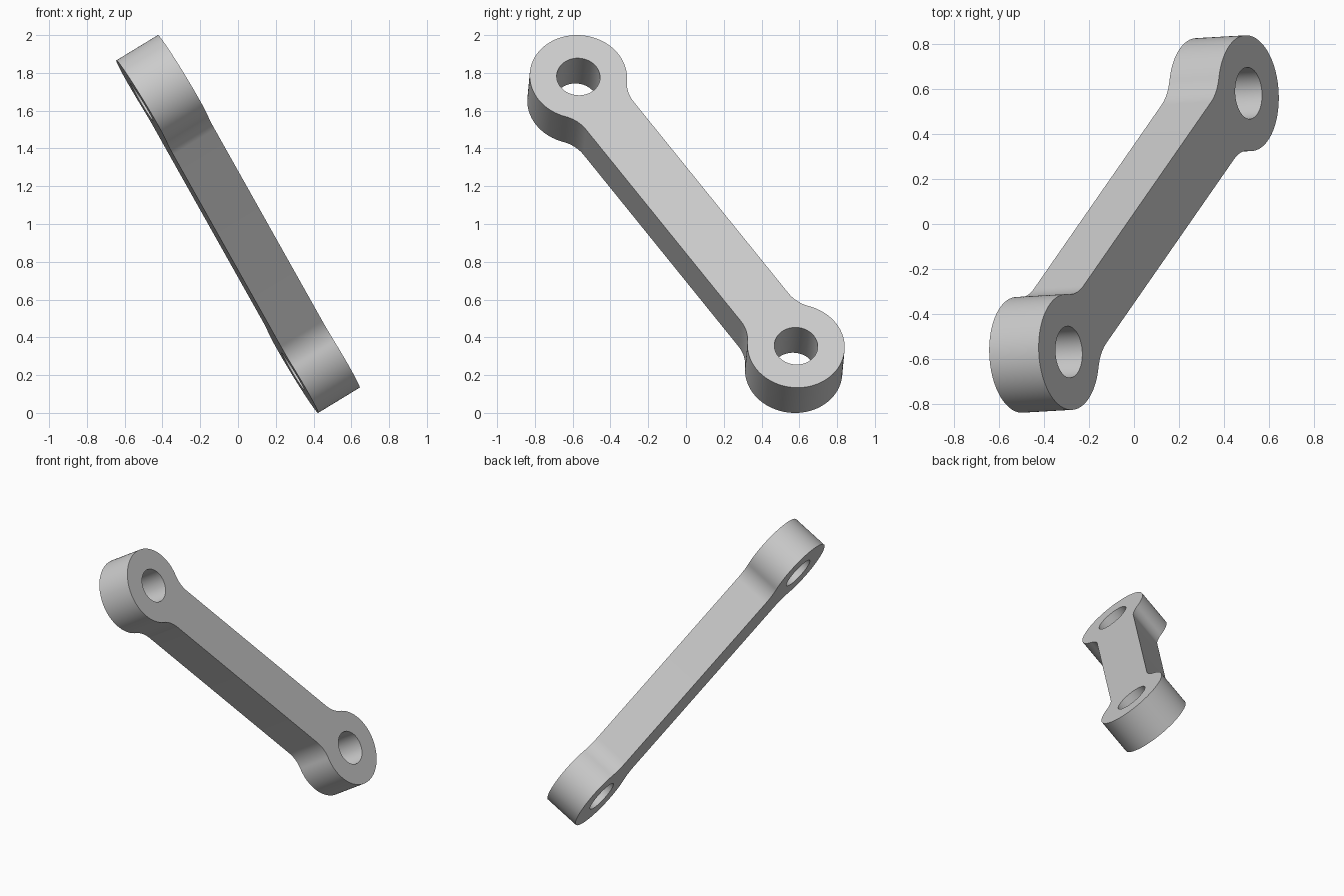
import bpy
import bmesh
from math import pi, sin, cos, asin, sqrt
from mathutils import Vector, Matrix

cube = bpy.data.objects.get("Cube")
if cube:
    bpy.data.objects.remove(cube)

# Link dimensions
HALF = 1.0       # half the distance between the bores
RING = 0.258     # outer radius of the eyes
BORE = 0.115     # radius of the bores
BAR = 0.155      # half width of the bar
FILLET = 0.2     # blend radius between bar and eye
THICK = 0.258


def arc(cx, cy, r, a0, a1, n):
    return [(cx + r * cos(a0 + (a1 - a0) * i / n),
             cy + r * sin(a0 + (a1 - a0) * i / n)) for i in range(n + 1)]


def add_loop(bm, pts):
    verts = [bm.verts.new((x, y, -THICK / 2)) for x, y in pts]
    for a, b in zip(verts, verts[1:] + verts[:1]):
        bm.edges.new((a, b))


# Outline: one eye with its two fillets, then the same turned half way round
tilt = asin((BAR + FILLET) / (RING + FILLET))
reach = sqrt((RING + FILLET) ** 2 - (BAR + FILLET) ** 2)
fx, fy = HALF - reach, BAR + FILLET
end = arc(fx, -fy, FILLET, pi / 2, tilt, 14)
end += arc(HALF, 0, RING, tilt - pi, pi - tilt, 72)[1:-1]
end += arc(fx, fy, FILLET, -tilt, -pi / 2, 14)
outline = end + [(-x, -y) for x, y in end]

bm = bmesh.new()
add_loop(bm, outline)
for side in (-1, 1):
    add_loop(bm, arc(side * HALF, 0, BORE, 0, 2 * pi, 64)[:-1])
bmesh.ops.triangle_fill(bm, use_beauty=True, edges=bm.edges[:], normal=(0, 0, 1))

# Thicken the flat plate
top = bmesh.ops.extrude_face_region(bm, geom=bm.faces[:])["geom"]
bmesh.ops.translate(bm, vec=(0, 0, THICK),
                    verts=[g for g in top if isinstance(g, bmesh.types.BMVert)])
bmesh.ops.recalc_face_normals(bm, faces=bm.faces[:])

mesh = bpy.data.meshes.new("connecting_link")
bm.to_mesh(mesh)
bm.free()
link = bpy.data.objects.new("connecting_link", mesh)
bpy.context.collection.objects.link(link)

# Lean the link: length runs down, back and to the left; flat face looks up left
along = Vector((0.80, 1.152, -1.425)).normalized()
facing = Vector((0.22, 0.012, 0.135))
facing = (facing - along * facing.dot(along)).normalized()
across = facing.cross(along)
turn = Matrix((along, across, facing)).transposed().to_4x4()
mesh.transform(Matrix.Translation((0, 0, 1)) @ turn)

# Plain grey metal
grey = bpy.data.materials.new("grey_metal")
grey.use_nodes = True
colour = (0.6, 0.6, 0.6, 1)
grey.diffuse_color = colour
grey.node_tree.nodes["Principled BSDF"].inputs["Base Color"].default_value = colour
mesh.materials.append(grey)

bpy.ops.object.select_all(action="DESELECT")
link.select_set(True)
bpy.context.view_layer.objects.active = link
bpy.ops.object.shade_smooth_by_angle(angle=pi / 6)
